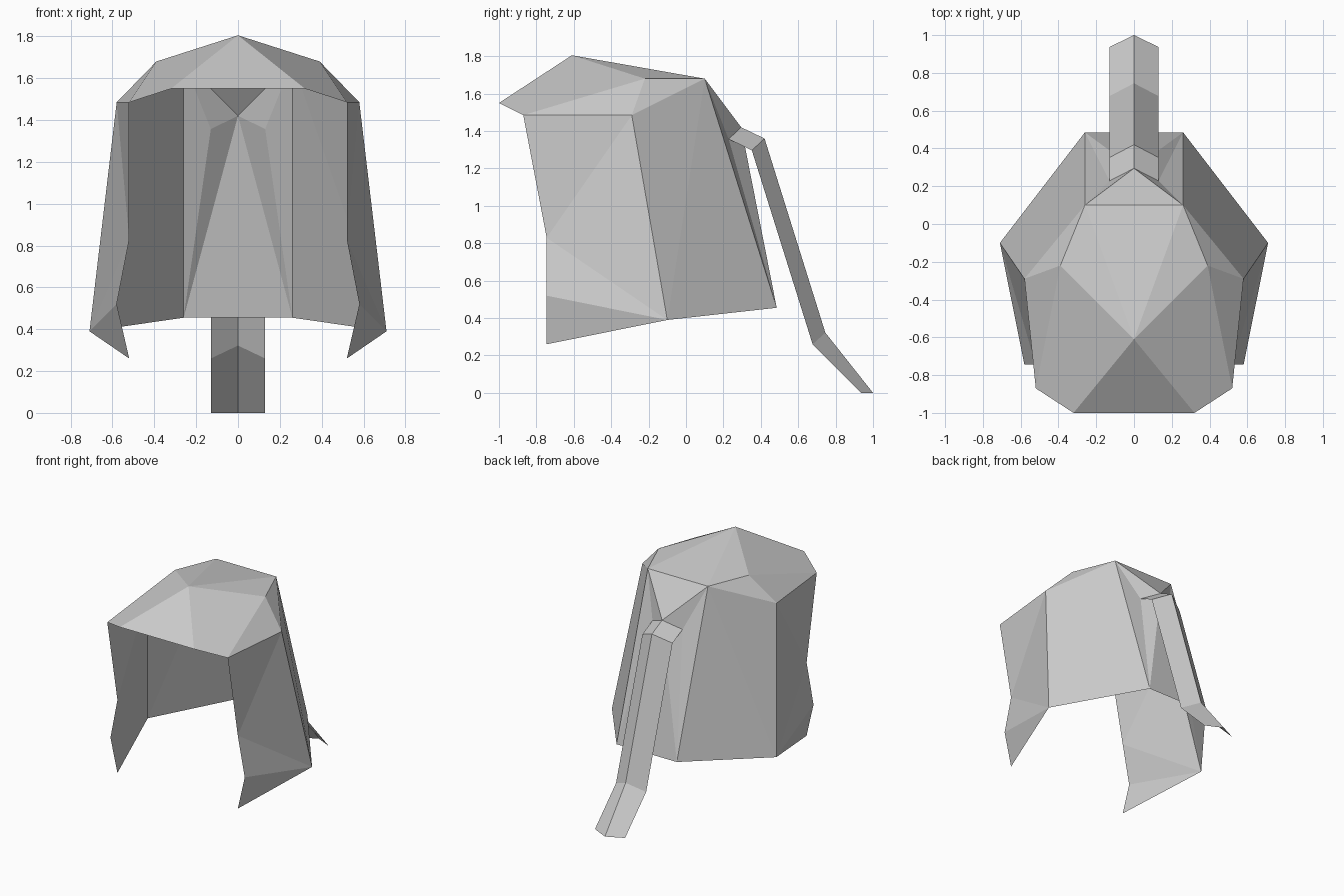
import bpy

old = bpy.data.objects.get("Cube")
if old:
    bpy.data.objects.remove(old, do_unlink=True)

# One plain grey for everything
grey = bpy.data.materials.new("plain grey")
grey.use_nodes = True
colour = (0.6, 0.6, 0.6, 1)
grey.diffuse_color = colour
bsdf = next(n for n in grey.node_tree.nodes if n.type == "BSDF_PRINCIPLED")
bsdf.inputs["Base Color"].default_value = colour


def mirrored_sheet(name, points, faces):
    """Build the left half from named points and mirror it across x = 0."""
    keys = list(points)
    mesh = bpy.data.meshes.new(name)
    mesh.from_pydata([points[k] for k in keys], [],
                     [[keys.index(k) for k in f.split()] for f in faces])
    mesh.materials.append(grey)
    ob = bpy.data.objects.new(name, mesh)
    bpy.context.collection.objects.link(ob)
    mirror = ob.modifiers.new("Mirror", "MIRROR")
    mirror.use_clip = True
    return ob


# Shared corners of the shell
crown = (0, -0.61, 1.805)
brim_mid, brim = (0, -1, 1.55), (0.32, -1, 1.55)
temple, ear = (0.52, -0.87, 1.485), (0.58, -0.29, 1.485)
upper, nape = (0.39, -0.22, 1.68), (0.26, 0.1, 1.68)
nape_mid = (0, 0.1, 1.68)
cheek, jaw, tip = (0.52, -0.745, 0.83), (0.58, -0.745, 0.52), (0.52, -0.745, 0.26)
side_hem, back_hem, back_mid = (0.71, -0.1, 0.39), (0.26, 0.485, 0.455), (0, 0.485, 0.455)
tie, tie_side = (0, 0.295, 1.42), (0.13, 0.228, 1.357)

# Cap over the top
mirrored_sheet("cap", dict(
    crown=crown, brim_mid=brim_mid, brim=brim, temple=temple, ear=ear,
    upper=upper, nape=nape, nape_mid=nape_mid),
    ["brim crown brim_mid", "crown brim temple upper", "crown upper nape",
     "crown nape nape_mid", "upper temple ear", "upper ear nape"])

# Side curtains with pointed front locks
mirrored_sheet("side_curtains", dict(
    temple=temple, ear=ear, nape=nape, cheek=cheek, jaw=jaw, tip=tip,
    side_hem=side_hem, back_hem=back_hem),
    ["temple cheek ear", "cheek side_hem ear", "cheek jaw side_hem",
     "jaw tip side_hem", "ear side_hem nape", "side_hem back_hem nape"])

# Back panel gathered at the tie
mirrored_sheet("back_panel", dict(
    nape=nape, nape_mid=nape_mid, tie=tie, tie_side=tie_side,
    back_hem=back_hem, back_mid=back_mid),
    ["nape tie nape_mid", "nape tie_side tie", "nape back_hem tie_side",
     "tie_side back_hem tie", "tie back_hem back_mid"])

# Hanging tail: a ridged strip swept down a path
ridge = [tie, (0, 0.42, 1.36), (0, 0.745, 0.322), (0, 1, 0)]
edge = [tie_side, (0.13, 0.352, 1.297), (0.13, 0.677, 0.26), (0.13, 0.937, 0)]
strip = {f"r{i}": p for i, p in enumerate(ridge)}
strip.update({f"e{i}": p for i, p in enumerate(edge)})
mirrored_sheet("tail", strip,
               [f"r{i} e{i} e{i + 1} r{i + 1}" for i in range(len(ridge) - 1)])
